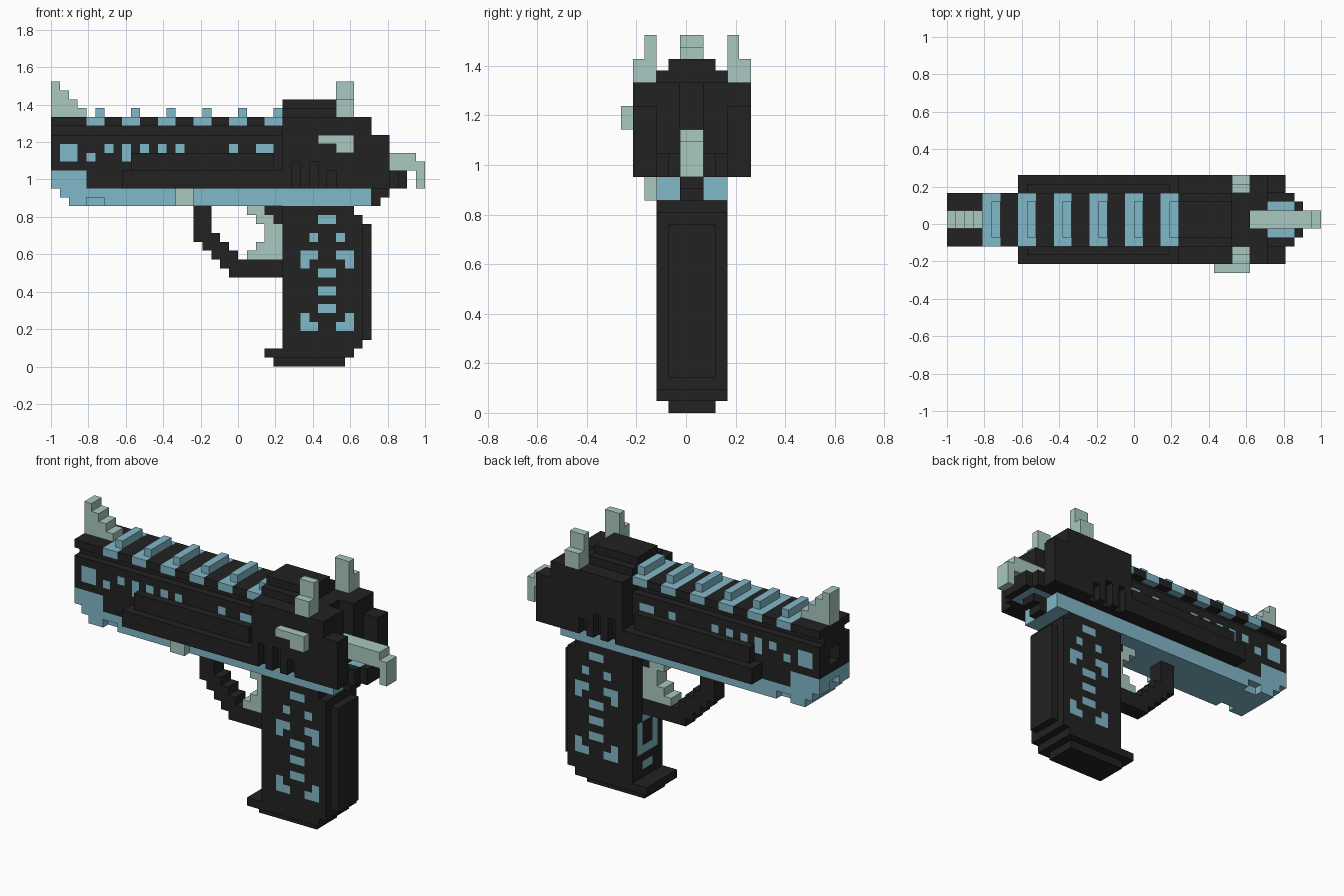
import bpy, bmesh
from itertools import product

if "Cube" in bpy.data.objects:
    bpy.data.objects.remove(bpy.data.objects["Cube"])

U = 2 / 42                      # block size; grid is 42 x 11 x 32 blocks
ORIGIN = (-1.0, -5.5 * U, 0.0)
BLACK, BLUE, PALE = 0, 1, 2
cells = {}                      # (i, j, k) -> [part, colour]


def material(name, rgb):
    m = bpy.data.materials.new(name)
    m.diffuse_color = (*rgb, 1)
    m.use_nodes = True
    m.node_tree.nodes["Principled BSDF"].inputs["Base Color"].default_value = m.diffuse_color
    return m


MATS = [material("charcoal", (0.016, 0.016, 0.016)),
        material("sky_blue", (0.22, 0.48, 0.58)),
        material("pale_mint", (0.40, 0.58, 0.53))]


def block(i, j, k):
    return product(range(*i), range(*j), range(*k))


def fill(part, col, i, j, k, mirror=False):
    for a, b, c in block(i, j, k):
        cells[a, b, c] = [part, col]
        if mirror:              # mirrored about the centre plane j = 6
            cells[a, 11 - b, c] = [part, col]


def carve(i, j, k, mirror=False):
    for a, b, c in block(i, j, k):
        cells.pop((a, b, c), None)
        if mirror:
            cells.pop((a, 11 - b, c), None)


def paint(i, j, k, mirror=False):
    for a, b, c in block(i, j, k):
        for key in ((a, b, c), (a, 11 - b, c) if mirror else (a, b, c)):
            if key in cells:
                cells[key][1] = BLUE


MID, FULL, WIDE = (5, 7), (3, 9), (1, 11)

# Lower frame with stepped nose, side recess and tail
fill("frame", BLUE, (2, 36), FULL, (18, 19))
fill("frame", BLUE, (1, 36), FULL, (19, 20))
carve((4, 6), (3, 4), (18, 19), True)
fill("frame_tail", BLACK, (36, 37), MID, (18, 19))
fill("frame_tail", BLACK, (36, 38), MID, (19, 20))
fill("release_button", PALE, (14, 16), (2, 3), (18, 20))

# Slide, undercut top plate and side slabs
fill("slide", BLACK, (0, 26), FULL, (20, 26))
fill("slide", BLACK, (0, 26), (4, 8), (26, 27))
fill("slide", BLACK, (0, 26), FULL, (27, 28))
fill("muzzle_block", BLUE, (0, 4), FULL, (20, 22))
carve((0, 3), MID, (23, 25))
carve((0, 1), MID, (20, 21))
fill("side_slab", BLACK, (9, 25), (2, 3), (22, 24), True)
fill("side_slab", BLACK, (8, 26), (1, 3), (20, 22), True)

# Slide side markings
for i, k in [((1, 3), (23, 25)), ((4, 5), (23, 24)), ((6, 7), (24, 25)),
             ((8, 9), (23, 25)), ((10, 11), (24, 25)), ((12, 13), (24, 25)),
             ((14, 15), (24, 25)), ((20, 21), (24, 25)), ((23, 25), (24, 25))]:
    paint(i, (3, 4), k, True)

# Top rail teeth
for i in range(4, 25, 4):
    fill("rail_teeth", BLUE, (i, i + 2), FULL, (27, 28))
    fill("rail_teeth", BLUE, (i + 1, i + 2), (4, 8), (28, 29))

# Stepped front sight
for i in range(4):
    fill("front_sight", PALE, (i, i + 1), MID, (28, 32 - i))

# Rear block with hammer channel, wings and grip slits
fill("rear_block", BLACK, (26, 36), WIDE, (20, 28))
carve((34, 36), MID, (22, 28))
fill("rear_block", BLACK, (36, 38), (1, 3), (20, 26), True)
fill("rear_block", BLACK, (36, 39), (3, 4), (20, 22), True)
fill("rear_block", BLACK, (39, 40), (4, 8), (20, 22))
fill("rear_shelf", BLUE, (36, 39), (4, 8), (20, 21))
for i, top in ((27, 23), (29, 23), (31, 22)):
    carve((i, i + 1), (1, 2), (20, top), True)
fill("rear_cover", BLACK, (26, 32), FULL, (28, 29))
fill("rear_cover", BLACK, (26, 32), (4, 8), (29, 30))

# Rear sights, safety lever and hammer
fill("rear_sight", PALE, (32, 34), (1, 3), (28, 30), True)
fill("rear_sight", PALE, (32, 34), (2, 3), (30, 32), True)
fill("safety_lever", PALE, (30, 34), (0, 1), (25, 26))
fill("safety_lever", PALE, (32, 34), (0, 1), (24, 25))
fill("hammer", PALE, (34, 41), MID, (22, 24))
fill("hammer", PALE, (41, 42), MID, (20, 23))

# Grip, back strap and foot
fill("grip", BLACK, (26, 34), FULL, (2, 18))
fill("grip", BLACK, (34, 35), FULL, (2, 17))
fill("back_strap", BLACK, (35, 36), (4, 8), (3, 16))
fill("grip_foot", BLACK, (24, 34), FULL, (1, 2))
fill("grip_foot", BLACK, (25, 33), (4, 8), (0, 1))

# Grip side markings, symmetric about i = 31
for k in (16, 10, 8, 6):
    paint((30, 32), (3, 4), (k, k + 1), True)
for i, n, k in ((29, 1, 14), (28, 2, 12), (28, 1, 11), (28, 1, 5), (28, 2, 4)):
    paint((i, i + n), (3, 4), (k, k + 1), True)
    paint((62 - i - n, 62 - i), (3, 4), (k, k + 1), True)

# Grip front ornament
paint((26, 27), MID, (3, 4))
paint((26, 27), (4, 5), (5, 9), True)
paint((26, 27), MID, (9, 10))
paint((26, 27), MID, (5, 6))

# Trigger guard and trigger
fill("trigger_guard", BLACK, (16, 18), MID, (14, 18))
for n in range(3):
    fill("trigger_guard", BLACK, (17 + n, 19 + n), MID, (13 - n, 15 - n))
fill("trigger_guard", BLACK, (20, 26), MID, (10, 12))
for k, i in ((17, 22), (16, 23), (15, 24), (14, 24), (13, 23), (12, 22)):
    fill("trigger", PALE, (i, 26), MID, (k, k + 1))
fill("trigger_guard", BLACK, (24, 26), MID, (17, 18))
fill("trigger_guard", BLACK, (25, 26), MID, (16, 17))


# Outer faces of every part become one mesh each
def build(part):
    bm = bmesh.new()
    verts = {}

    def vert(p):
        if p not in verts:
            verts[p] = bm.verts.new([o + U * c for o, c in zip(ORIGIN, p)])
        return verts[p]

    for cell, (name, col) in cells.items():
        if name != part:
            continue
        for axis, side in product(range(3), (0, 1)):
            near = list(cell)
            near[axis] += 2 * side - 1
            if tuple(near) in cells:
                continue
            b, c = (axis + 1) % 3, (axis + 2) % 3
            ring = []
            for db, dc in ((0, 0), (1, 0), (1, 1), (0, 1)):
                p = list(cell)
                p[axis] += side
                p[b] += db
                p[c] += dc
                ring.append(vert(tuple(p)))
            face = bm.faces.new(ring if side else ring[::-1])
            face.material_index = col
    bmesh.ops.dissolve_limit(bm, angle_limit=0.01, verts=bm.verts[:],
                             edges=bm.edges[:], delimit={'MATERIAL'})
    mesh = bpy.data.meshes.new(part)
    for m in MATS:
        mesh.materials.append(m)
    bm.to_mesh(mesh)
    bm.free()
    bpy.context.collection.objects.link(bpy.data.objects.new(part, mesh))


for part in dict.fromkeys(name for name, _ in cells.values()):
    build(part)
